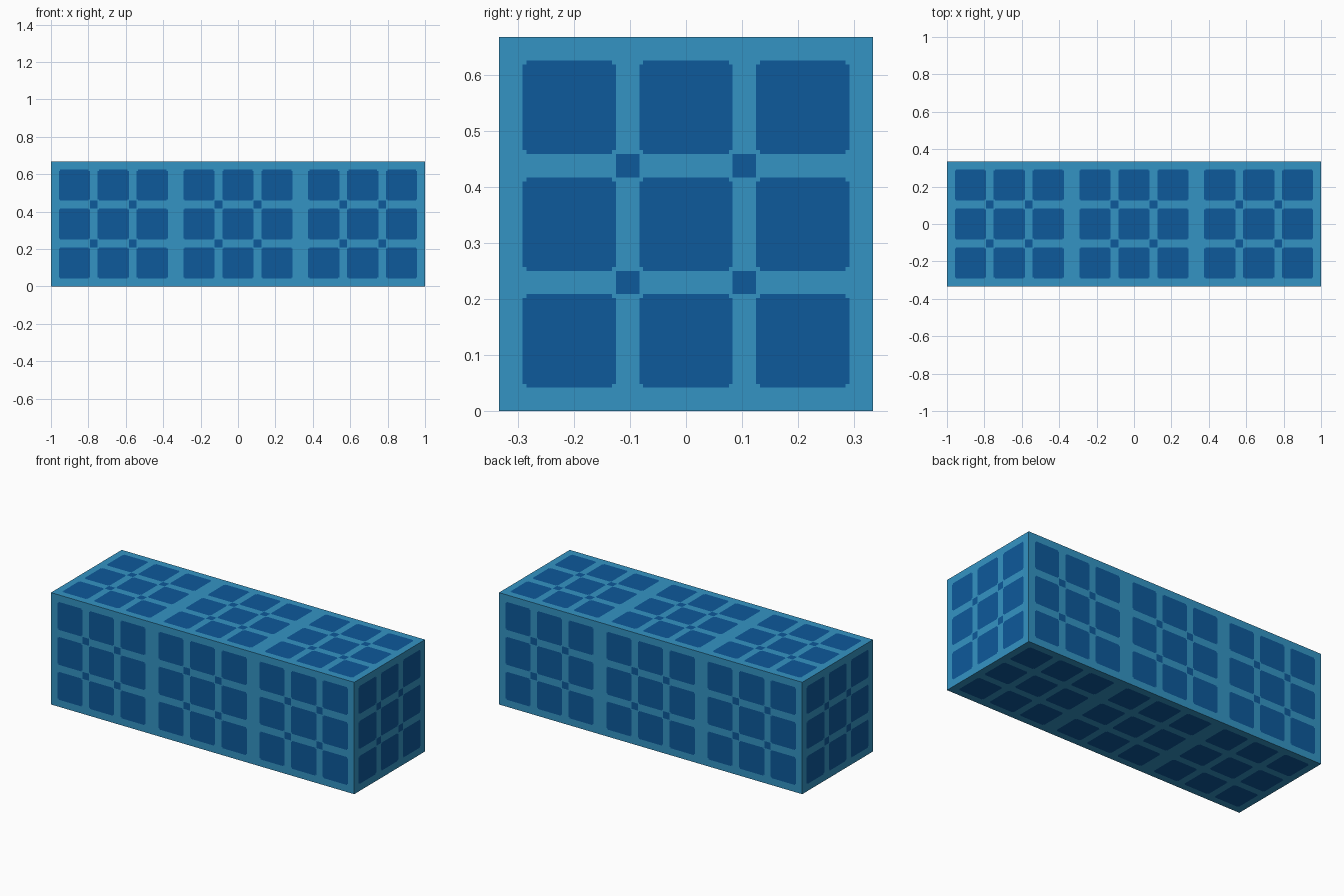
import bpy, bmesh
from mathutils import Vector

if "Cube" in bpy.data.objects:
    bpy.data.objects.remove(bpy.data.objects["Cube"])

S = 2 / 3            # side of one cubic module; three in a row
T = S / 96           # smallest step of the painted pattern


def make_mat(name, rgb):
    m = bpy.data.materials.new(name)
    m.diffuse_color = (*rgb, 1)
    m.use_nodes = True
    m.node_tree.nodes["Principled BSDF"].inputs["Base Color"].default_value = m.diffuse_color
    return m


light = make_mat("light blue", (0.034, 0.296, 0.552))
dark = make_mat("dark blue", (0.004, 0.100, 0.328))

# Cut lines across a panel: margins, tiles and one-step corner notches
CUTS = [0, 6, 7, 29, 30, 36, 37, 59, 60, 66, 67, 89, 90, 96]


def band(i):
    """Classify a strip: edge of a tile, core of a tile, or a gap."""
    a, b = CUTS[i], CUTS[i + 1]
    if b - a == 1:
        return "edge"
    return "core" if b - a == 22 else "gap"


def is_dark(i, j, dots):
    a, b = band(i), band(j)
    if a == b == "gap":      # small squares where the gaps cross
        return dots and 0 < i < 12 and 0 < j < 12
    return "gap" not in (a, b) and not (a == b == "edge")


def panel(bm, centre, u, v, dots=True):
    """One square face with 3x3 dark tiles, facing along u x v."""
    centre, u, v = Vector(centre), Vector(u), Vector(v)
    grid = [[bm.verts.new(centre + u * (a - 48) * T + v * (b - 48) * T)
             for b in CUTS] for a in CUTS]
    for i in range(len(CUTS) - 1):
        for j in range(len(CUTS) - 1):
            f = bm.faces.new((grid[i][j], grid[i + 1][j],
                              grid[i + 1][j + 1], grid[i][j + 1]))
            f.material_index = int(is_dark(i, j, dots))


bm = bmesh.new()
h = S / 2
# Long sides: front, back, top, bottom of each module
for x in (-S, 0, S):
    panel(bm, (x, -h, h), (1, 0, 0), (0, 0, 1))
    panel(bm, (x, h, h), (-1, 0, 0), (0, 0, 1))
    panel(bm, (x, 0, S), (1, 0, 0), (0, 1, 0))
    panel(bm, (x, 0, 0), (-1, 0, 0), (0, 1, 0), dots=False)
# Ends
panel(bm, (1, 0, h), (0, 1, 0), (0, 0, 1))
panel(bm, (-1, 0, h), (0, -1, 0), (0, 0, 1))

# Weld the panels into one closed block
bmesh.ops.remove_doubles(bm, verts=bm.verts[:], dist=T * 0.1)
bmesh.ops.recalc_face_normals(bm, faces=bm.faces[:])

mesh = bpy.data.meshes.new("tiled_block")
bm.to_mesh(mesh)
bm.free()
mesh.materials.append(light)
mesh.materials.append(dark)
block = bpy.data.objects.new("tiled_block", mesh)
bpy.context.collection.objects.link(block)
